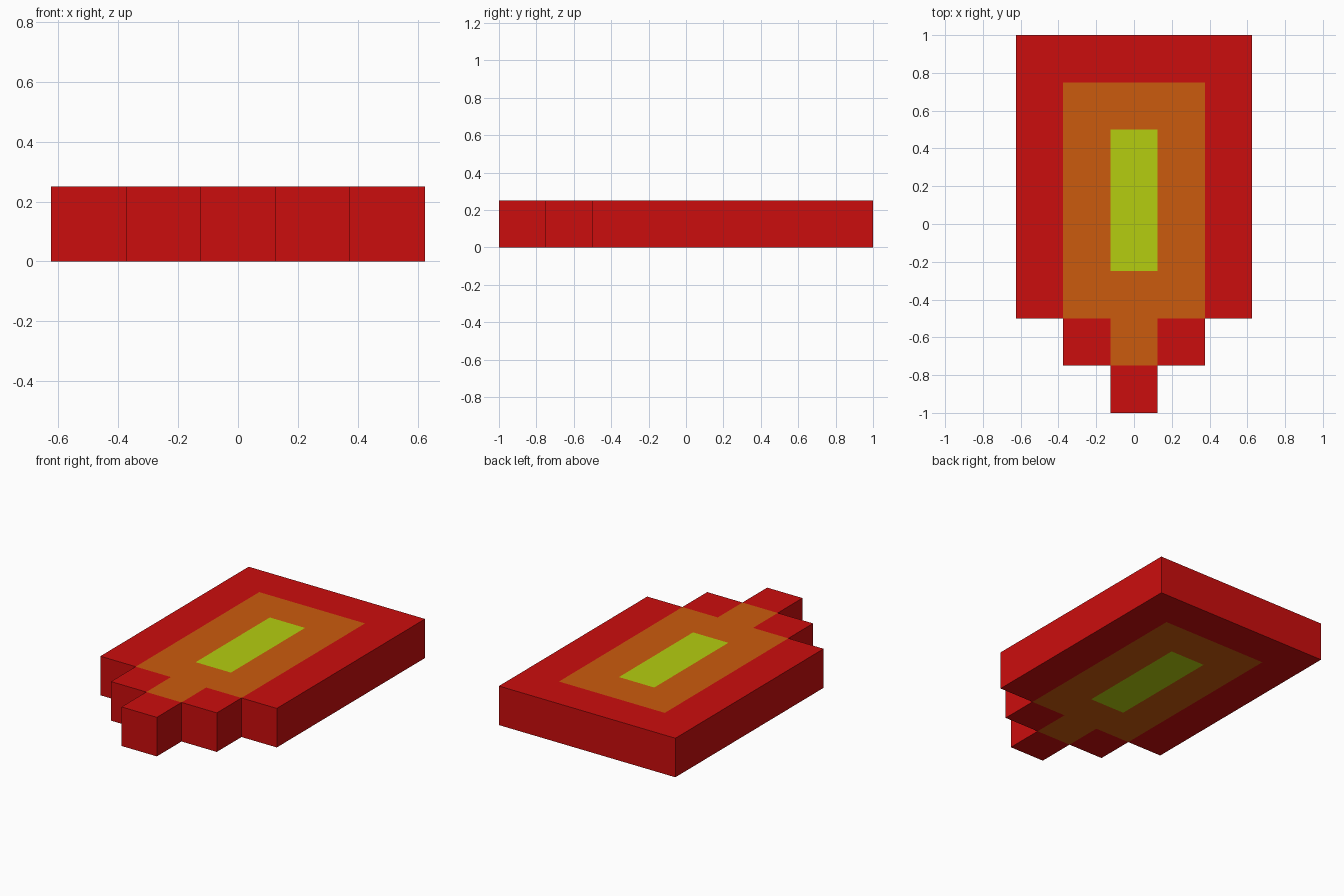
import bpy, bmesh

if "Cube" in bpy.data.objects:
    bpy.data.objects.remove(bpy.data.objects["Cube"])

CELL = 0.25   # the whole shape sits on a square grid

# Half-width in cells of each region, row by row from front to back (-1 = none)
OUTLINE = [0, 1, 2, 2, 2, 2, 2, 2]
MIDDLE = [-1, 0, 1, 1, 1, 1, 1, -1]
CORE = [-1, -1, -1, 0, 0, 0, -1, -1]


def material(name, rgb):
    mat = bpy.data.materials.new(name)
    mat.diffuse_color = (*rgb, 1.0)
    mat.use_nodes = True
    mat.node_tree.nodes["Principled BSDF"].inputs["Base Color"].default_value = mat.diffuse_color
    return mat


# Flat stepped sheet, each cell coloured by the innermost region that holds it
bm = bmesh.new()
for row, half in enumerate(OUTLINE):
    y = -1 + row * CELL
    for col in range(-half, half + 1):
        x = (col - 0.5) * CELL
        face = bm.faces.new([bm.verts.new((x + dx * CELL, y + dy * CELL, 0))
                             for dx, dy in ((0, 0), (1, 0), (1, 1), (0, 1))])
        face.material_index = (abs(col) <= MIDDLE[row]) + (abs(col) <= CORE[row])
bmesh.ops.remove_doubles(bm, verts=bm.verts, dist=0.001)

mesh = bpy.data.meshes.new("stepped_slab")
bm.to_mesh(mesh)
bm.free()
for mat in (material("red", (0.60, 0.004, 0.004)),
            material("orange", (0.60, 0.105, 0.004)),
            material("yellow_green", (0.46, 0.61, 0.005))):
    mesh.materials.append(mat)

slab = bpy.data.objects.new("stepped_slab", mesh)
bpy.context.collection.objects.link(slab)

# Thicken upwards from the floor; the sides take the red of the border cells
thick = slab.modifiers.new("thickness", 'SOLIDIFY')
thick.thickness = CELL
thick.offset = 1
